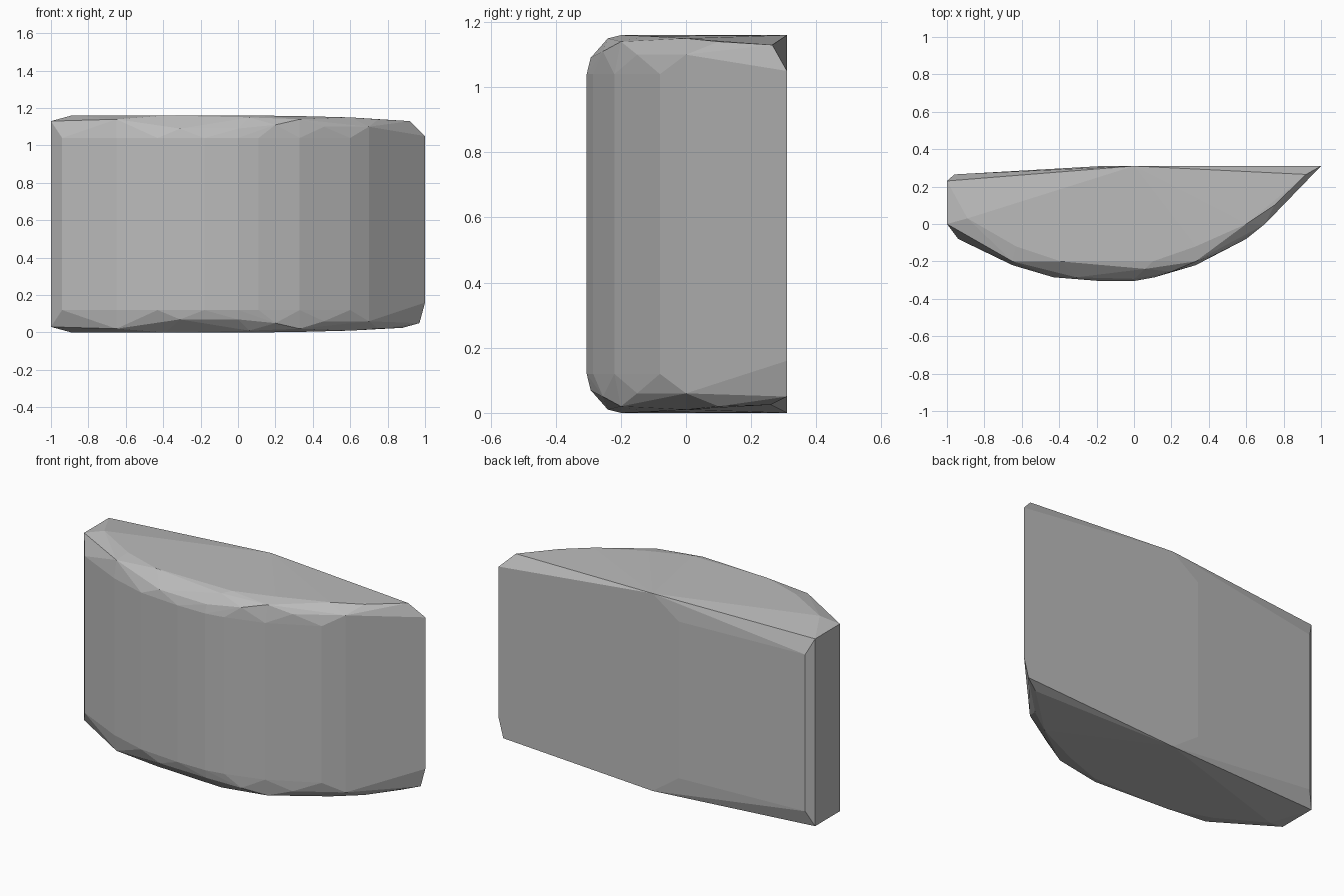
import bpy
import bmesh

HEIGHT = 1.16

cube = bpy.data.objects.get("Cube")
if cube:
    bpy.data.objects.remove(cube, do_unlink=True)


def flat_material(name, grey):
    """One plain colour for the viewport and for renders."""
    mat = bpy.data.materials.new(name)
    mat.use_nodes = True
    colour = (grey, grey, grey, 1)
    mat.diffuse_color = colour
    shader = mat.node_tree.nodes["Principled BSDF"]
    shader.inputs["Base Color"].default_value = colour
    return mat


def convex_block(name, points, material):
    """Flat-faced convex solid wrapped around the given points."""
    bm = bmesh.new()
    for point in points:
        bm.verts.new(point)
    result = bmesh.ops.convex_hull(bm, input=bm.verts[:])
    unused = set(result["geom_interior"]) | set(result["geom_unused"])
    loose = [g for g in unused if isinstance(g, bmesh.types.BMVert) and g.is_valid]
    bmesh.ops.delete(bm, geom=loose, context="VERTS")
    bmesh.ops.recalc_face_normals(bm, faces=bm.faces[:])
    mesh = bpy.data.meshes.new(name)
    bm.to_mesh(mesh)
    bm.free()
    mesh.materials.append(material)
    block = bpy.data.objects.new(name, mesh)
    bpy.context.collection.objects.link(block)
    return block


# Corners of the upright walls, where the rim chamfer starts
wall = [(-.94, -.08), (-.65, -.22), (-.43, -.285), (-.18, -.305),
        (0, -.305), (.11, -.285), (.33, -.22), (.6, -.08),
        (-.96, .265), (-.17, .31)]

# Facet points of the chamfer, then of the flat cap
chamfer = [(-.31, -.285, 1.09), (0, -.293, 1.09), (.2, -.255, 1.11),
           (.46, -.15, 1.1), (.7, 0, 1.1), (-.65, -.2, 1.14),
           (.06, -.24, 1.15), (.33, -.2, 1.14), (.75, .1, 1.14)]
cap = [(-.89, .03), (-.63, -.12), (-.39, -.2), (.1, -.2), (0, .31)]

# Blunt end face
end_face = [(-1, 0, 1.13), (-1, .23, 1.13)]

upper = [(x, y, 1.04) for x, y in wall] + chamfer + end_face
upper += [(x, y, HEIGHT) for x, y in cap]
upper += [(.33, -.12, 1.157), (.6, 0, 1.15)]

# The underside repeats the upper rim, upside down
lower = [(x, y, HEIGHT - z) for x, y, z in upper]

# The pointed end is cut differently above and below
tip = [(1, .31, 1.05), (.92, .265, 1.13),
       (1, .31, .16), (.97, .31, .05), (.88, .26, .025)]

stone_grey = flat_material("stone grey", .5)
convex_block("stone_block", upper + lower + tip, stone_grey)
